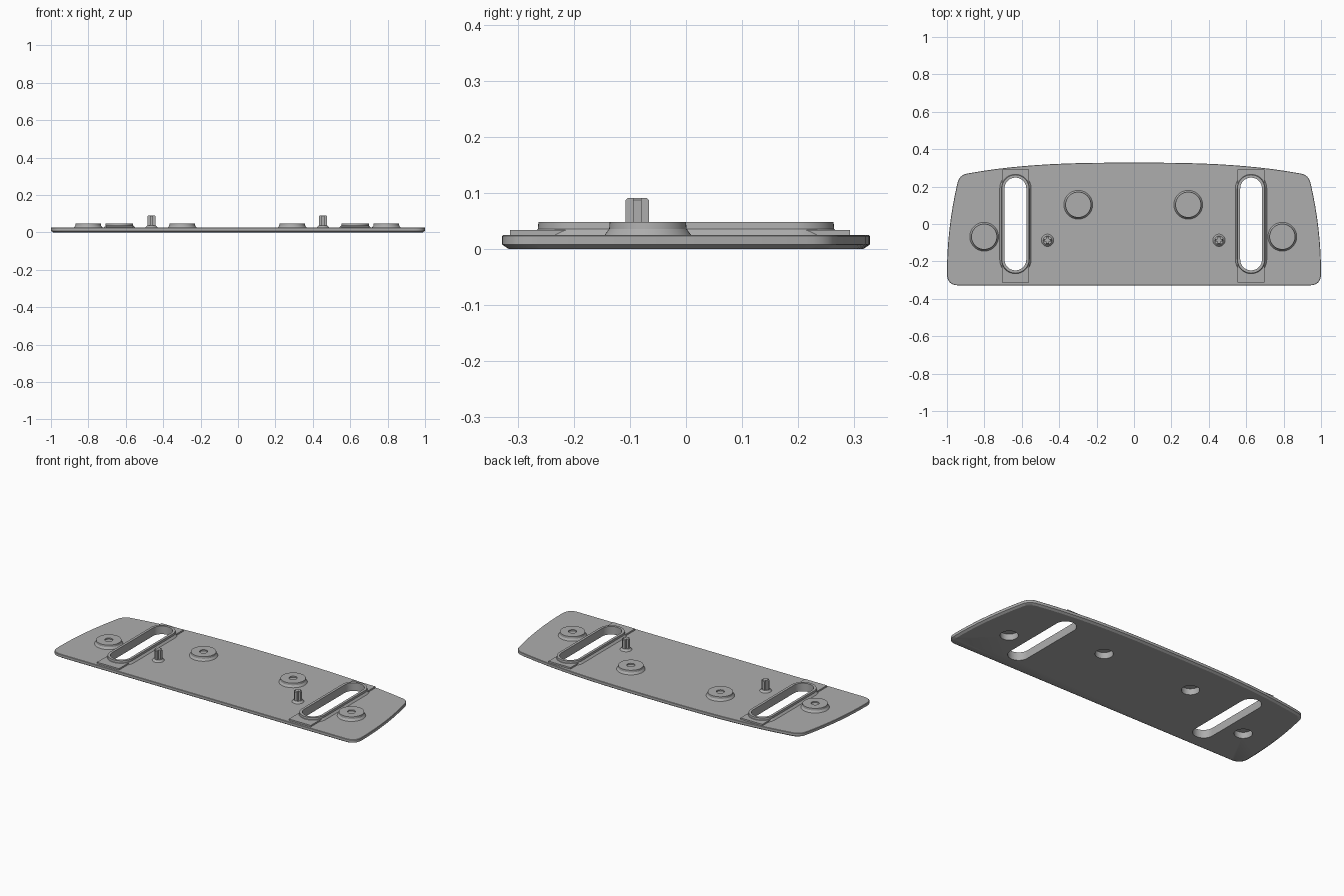
import bpy, bmesh
from math import cos, sin, pi

cube = bpy.data.objects.get("Cube")
if cube:
    bpy.data.objects.remove(cube, do_unlink=True)

grey = bpy.data.materials.new("plain grey")
grey.use_nodes = True
colour = (0.42, 0.42, 0.42, 1)
grey.diffuse_color = colour
grey.node_tree.nodes["Principled BSDF"].inputs["Base Color"].default_value = colour

SHIFT = -0.004      # fittings sit slightly off centre
TOP = 0.025         # top of the plate
SLOT_X, SLOT_END = 0.63, 0.19
BOSSES = [(s * x + SHIFT, y) for s in (-1, 1) for x, y in ((0.797, -0.068), (0.294, 0.103))]
SIDES = (("right", -1), ("left", 1))


def loft(bm, rings, caps=True, closed=False):
    """Skin a stack of equal-length point rings."""
    vs = [[bm.verts.new(p) for p in ring] for ring in rings]
    n = len(vs[0])
    pairs = list(zip(vs, vs[1:])) + ([(vs[-1], vs[0])] if closed else [])
    for a, b in pairs:
        for i in range(n):
            j = (i + 1) % n
            bm.faces.new((a[i], a[j], b[j], b[i]))
    if caps and not closed:
        bm.faces.new(vs[0])
        bm.faces.new(vs[-1])


def finish(name, bm):
    bmesh.ops.recalc_face_normals(bm, faces=bm.faces)
    me = bpy.data.meshes.new(name)
    bm.to_mesh(me)
    bm.free()
    me.materials.append(grey)
    ob = bpy.data.objects.new(name, me)
    bpy.context.collection.objects.link(ob)
    return ob


def activate(ob):
    bpy.ops.object.select_all(action='DESELECT')
    ob.select_set(True)
    bpy.context.view_layer.objects.active = ob


def smooth(ob):
    activate(ob)
    bpy.ops.object.shade_smooth_by_angle(angle=pi / 6)


def stadium(x, y, r, z, half=0.0, n=48):
    """Circle, stretched along y into a slot when half > 0."""
    pts = []
    for k in range(2):
        for i in range(n // 2 + 1):
            a = pi * k + pi * i / (n // 2)
            pts.append((x + r * cos(a), y + r * sin(a) + (half if k == 0 else -half), z))
    return pts if half else pts[:n // 2] + pts[n // 2 + 1:-1]


def corner(a, c, b, n=8):
    return [tuple((1 - t) ** 2 * p + 2 * t * (1 - t) * q + t * t * r for p, q, r in zip(a, c, b))
            for t in (i / n for i in range(n + 1))]


def cut(ob, cutter):
    activate(ob)
    mod = ob.modifiers.new("openings", 'BOOLEAN')
    mod.operation, mod.solver, mod.object = 'DIFFERENCE', 'EXACT', cutter
    bpy.ops.object.modifier_apply(modifier=mod.name)


# Plate outline: rounded corners, bowed ends and bowed back edge
half = corner((0.94, -0.328), (1, -0.328), (1, -0.265))
half += [(1 - 0.055 * (i / 8) ** 2, -0.265 + 0.48 * i / 8) for i in range(1, 8)]
half += corner((0.945, 0.215), (0.935, 0.263), (0.89, 0.27))
half += [(0.89 * t, 0.328 - 0.058 * t ** 2.8) for t in (1 - i / 12 for i in range(1, 12))]
outline = half + [(0, 0.328)] + [(-x, y) for x, y in reversed(half)]


def outline_ring(z, inset=0.0):
    return [(x * (1 - inset), y * (1 - inset / 0.328), z) for x, y in outline]


bm = bmesh.new()
loft(bm, [outline_ring(0, 0.012), outline_ring(0.008), outline_ring(0.023),
          outline_ring(TOP, 0.002)])
plate = finish("base_plate", bm)

# Cutter for the two long slots and the four recesses under the bosses
bm = bmesh.new()
for _, s in SIDES:
    x = s * SLOT_X + SHIFT
    loft(bm, [stadium(x, 0, 0.058, z, SLOT_END) for z in (-0.1, 0.1)])
for x, y in BOSSES:
    loft(bm, [stadium(x, y, 0.048, z) for z in (-0.1, 0.1)])
cutter = finish("opening_cutter", bm)
cutter.hide_render = True
cut(plate, cutter)
smooth(plate)

for side, s in SIDES:
    x = s * SLOT_X + SHIFT

    # Thin rectangular pad around each slot
    bm = bmesh.new()
    loft(bm, [[(x + a, b, z) for a, b in ((-0.072, -0.314), (0.072, -0.314),
                                          (0.072, 0.292), (-0.072, 0.292))]
              for z in (0.02, 0.034)])
    pad = finish(side + "_slot_pad", bm)
    cut(pad, cutter)

    # Raised slot rim with a flared foot
    bm = bmesh.new()
    profile = ((0.058, 0.02), (0.058, 0.048), (0.073, 0.048), (0.074, 0.036),
               (0.084, TOP), (0.084, 0.02))
    loft(bm, [stadium(x, 0, r, z, SLOT_END) for r, z in profile], closed=True)
    smooth(finish(side + "_slot_rim", bm))

    # Cross-shaped pin on a small conical foot
    px, py, w, r = s * 0.4585 + SHIFT, -0.087, 0.0075, 0.021
    plus = ((r, -w), (r, w), (w, w), (w, r), (-w, r), (-w, w),
            (-r, w), (-r, -w), (-w, -w), (-w, -r), (w, -r), (w, -w))
    bm = bmesh.new()
    loft(bm, [[(px + max(-m, min(m, a)), py + max(-m, min(m, b)), z) for a, b in plus]
              for z, m in ((0.02, r), (0.087, r), (0.091, r - 0.004))])
    finish(side + "_pin", bm)
    bm = bmesh.new()
    loft(bm, [stadium(px, py, q, z, n=24) for q, z in ((0.033, 0.02), (0.033, TOP), (0.023, 0.036))])
    smooth(finish(side + "_pin_foot", bm))

# Round bosses: dimple on top, recess beneath
for i, (x, y) in enumerate(BOSSES):
    bm = bmesh.new()
    profile = ((0.048, 0.036), (0.048, 0.02), (0.077, 0.02), (0.077, TOP), (0.069, 0.036),
               (0.068, 0.048), (0.022, 0.048), (0.022, 0.041))
    loft(bm, [stadium(x, y, r, z) for r, z in profile])
    smooth(finish("boss_%d" % (i + 1), bm))

bpy.data.objects.remove(cutter, do_unlink=True)
